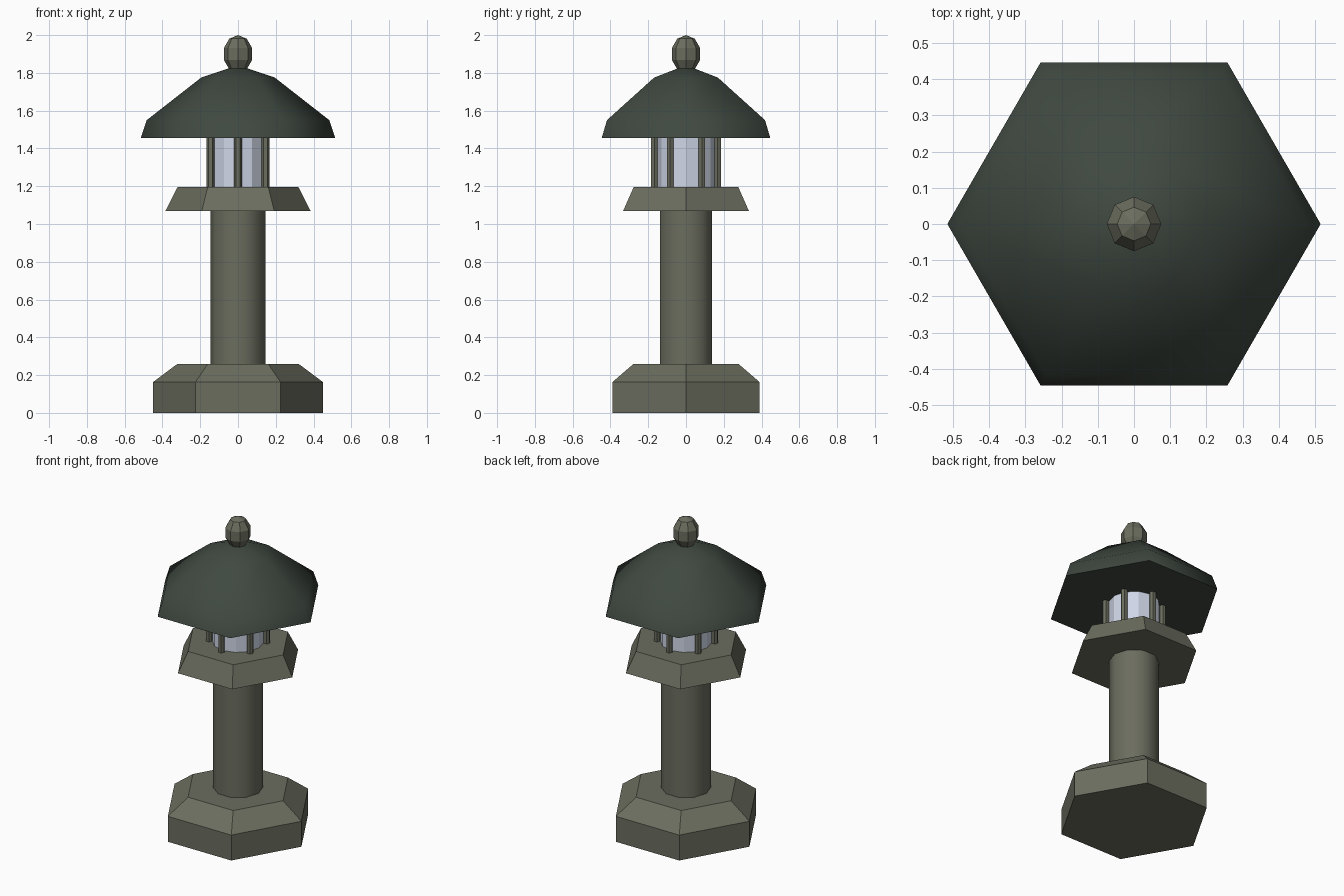
import bpy, bmesh, math

if "Cube" in bpy.data.objects:
    bpy.data.objects.remove(bpy.data.objects["Cube"])


def material(name, rgb):
    m = bpy.data.materials.new(name)
    m.diffuse_color = (*rgb, 1)
    m.use_nodes = True
    m.node_tree.nodes["Principled BSDF"].inputs["Base Color"].default_value = m.diffuse_color
    return m


STONE = material("grey_green_stone", (0.147, 0.153, 0.113))
ROOF = material("dark_green_roof", (0.050, 0.066, 0.052))
GLASS = material("pale_blue_glass", (0.70, 0.76, 0.90))


def turned(name, profile, sides, mat, smooth=None, at=(0, 0)):
    """Closed solid from (radius, height) rings, with a corner on +x."""
    bm = bmesh.new()
    rings = []
    for r, z in profile:
        rings.append([bm.verts.new((at[0] + r * math.cos(math.tau * i / sides),
                                    at[1] + r * math.sin(math.tau * i / sides), z))
                      for i in range(sides)])
    for a, b in zip(rings, rings[1:]):
        for i in range(sides):
            j = (i + 1) % sides
            bm.faces.new((a[i], a[j], b[j], b[i]))
    bm.faces.new(rings[0][::-1])
    bm.faces.new(rings[-1])
    mesh = bpy.data.meshes.new(name)
    bm.to_mesh(mesh)
    bm.free()
    mesh.materials.append(mat)
    ob = bpy.data.objects.new(name, mesh)
    bpy.context.collection.objects.link(ob)
    if smooth:
        bpy.ops.object.select_all(action='DESELECT')
        ob.select_set(True)
        bpy.context.view_layer.objects.active = ob
        bpy.ops.object.shade_smooth_by_angle(angle=math.radians(smooth))
    return ob


# Stone base, column and platform
turned("base", [(0.45, 0), (0.45, 0.163), (0.32, 0.26)], 6, STONE)
turned("column", [(0.145, 0.24), (0.145, 1.09)], 10, STONE, smooth=40)
turned("platform", [(0.385, 1.068), (0.32, 1.195)], 6, STONE)

# Lamp glass with six posts around it
turned("lamp_glass", [(0.15, 1.18), (0.15, 1.47)], 12, GLASS)
for k in range(6):
    a = math.radians(30 + 60 * k)
    turned(f"post_{k + 1}", [(0.02, 1.18), (0.02, 1.47)], 6, STONE,
           at=(0.168 * math.cos(a), 0.168 * math.sin(a)))

# Six-sided roof
turned("roof", [(0.515, 1.456), (0.483, 1.55), (0.195, 1.775), (0.055, 1.822)],
       6, ROOF, smooth=60)

# Finial: stretched low-poly ball
bpy.ops.mesh.primitive_uv_sphere_add(segments=8, ring_count=5, radius=1,
                                     location=(0, 0, 1.9))
finial = bpy.context.object
finial.name = "finial"
finial.scale = (0.079, 0.079, 0.1)
finial.data.materials.append(STONE)
